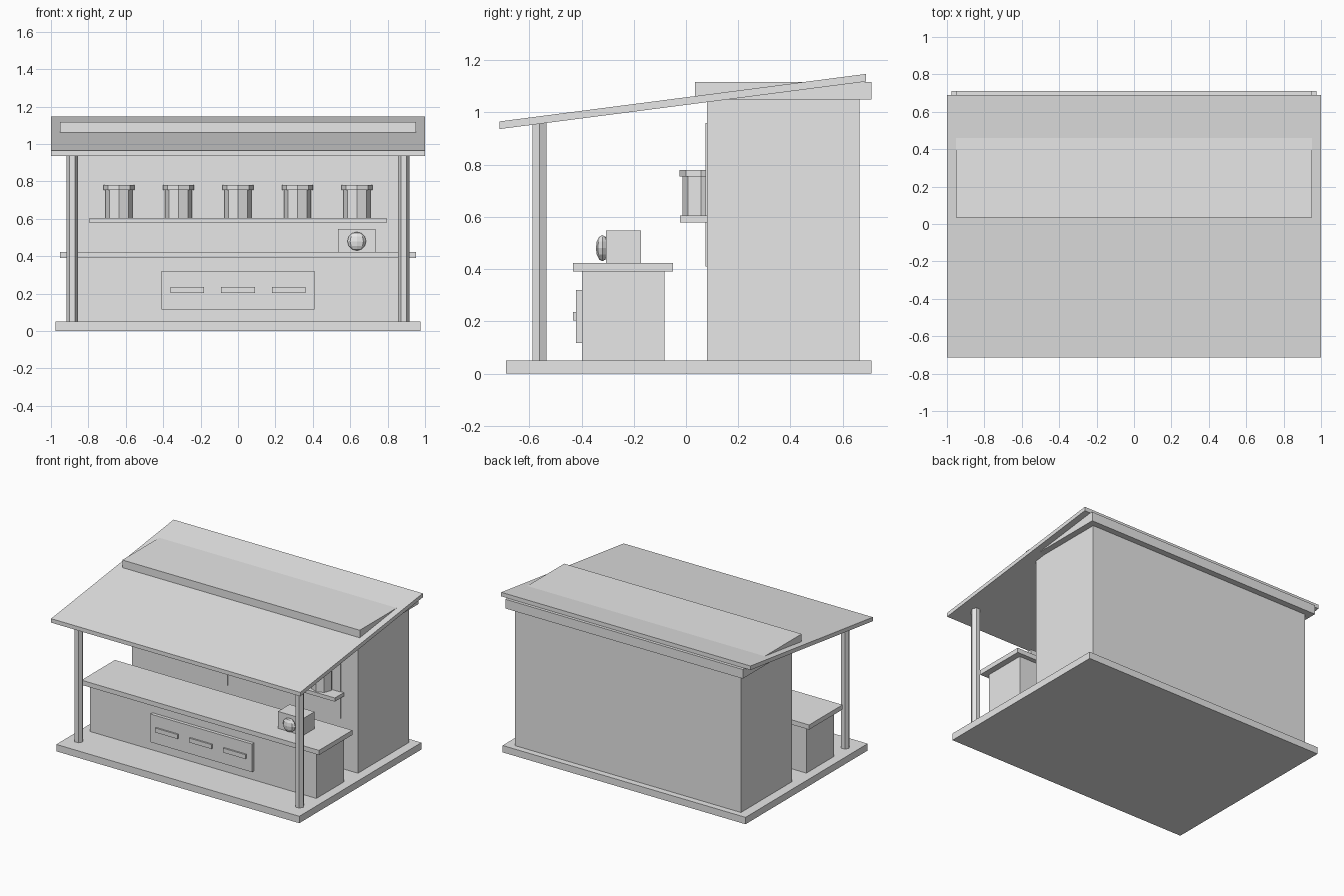
import bpy
import bmesh
from mathutils import Matrix

if "Cube" in bpy.data.objects:
    bpy.data.objects.remove(bpy.data.objects["Cube"], do_unlink=True)

# Single plain colour
grey = bpy.data.materials.new("plain_grey")
grey.use_nodes = True
grey.diffuse_color = (0.8, 0.8, 0.8, 1)
grey.node_tree.nodes["Principled BSDF"].inputs["Base Color"].default_value = (0.8, 0.8, 0.8, 1)


def finish(name, bm):
    bmesh.ops.recalc_face_normals(bm, faces=bm.faces)
    mesh = bpy.data.meshes.new(name)
    bm.to_mesh(mesh)
    bm.free()
    mesh.materials.append(grey)
    obj = bpy.data.objects.new(name, mesh)
    bpy.context.collection.objects.link(obj)
    return obj


def prism(name, half_width, profile, x=0):
    """Extrude a side profile of (y, z) points across the width."""
    bm = bmesh.new()
    face = bm.faces.new([bm.verts.new((x - half_width, y, z)) for y, z in profile])
    side = bmesh.ops.extrude_face_region(bm, geom=[face])["geom"]
    verts = [v for v in side if isinstance(v, bmesh.types.BMVert)]
    bmesh.ops.translate(bm, verts=verts, vec=(2 * half_width, 0, 0))
    return finish(name, bm)


def box(name, half_width, y0, y1, z0, z1, x=0):
    return prism(name, half_width, [(y0, z0), (y1, z0), (y1, z1), (y0, z1)], x)


def column(name, x, y, z0, z1, radius, sides):
    """Upright cylinder with a corner facing the front."""
    bm = bmesh.new()
    turn = Matrix.Rotation(1.5707963, 4, "Z")
    place = Matrix.Translation((x, y, (z0 + z1) / 2)) @ turn
    bmesh.ops.create_cone(bm, cap_ends=True, segments=sides, radius1=radius,
                          radius2=radius, depth=z1 - z0, matrix=place)
    return finish(name, bm)


# Floor, back building and its top slab
box("floor", 0.975, -0.69, 0.71, 0, 0.05)
box("back_room", 0.907, 0.08, 0.665, 0.05, 1.05)
box("top_slab", 0.953, 0.035, 0.71, 1.05, 1.117)

# Sloping roof on two posts
prism("roof", 1.0, [(-0.714, 0.936), (0.69, 1.118), (0.69, 1.147), (-0.714, 0.965)])
for side, x in (("right", -0.886), ("left", 0.886)):
    column(side + "_post", x, -0.56, 0.05, 0.96, 0.031, 6)

# Counter with front panel and handles
box("counter_body", 0.908, -0.398, -0.083, 0.05, 0.39)
box("counter_top", 0.953, -0.433, -0.05, 0.39, 0.424)
box("counter_panel", 0.408, -0.422, -0.398, 0.116, 0.32)
for i in (-1, 0, 1):
    box("panel_handle", 0.09, -0.433, -0.422, 0.203, 0.235, i * 0.272)

# Small machine with a faceted knob
box("machine_box", 0.1, -0.306, -0.173, 0.424, 0.547, 0.635)
bm = bmesh.new()
bmesh.ops.create_uvsphere(bm, u_segments=8, v_segments=6, radius=0.05,
                          matrix=Matrix.Translation((0.635, -0.32, 0.48))
                          @ Matrix.Diagonal((1, 0.5, 1, 1)))
finish("machine_knob", bm)

# Thin wall boards behind the shelf
for side, x in (("right", -0.452), ("left", 0.452)):
    box(side + "_wall_board", 0.317, 0.074, 0.08, 0.41, 0.96, x)

# Shelf with a row of lidded jars
box("shelf", 0.793, -0.023, 0.08, 0.578, 0.605)
for i in range(-2, 3):
    column("jar", i * 0.318, 0.058, 0.605, 0.755, 0.072, 8)
    column("jar_lid", i * 0.318, 0.058, 0.755, 0.78, 0.083, 8)
